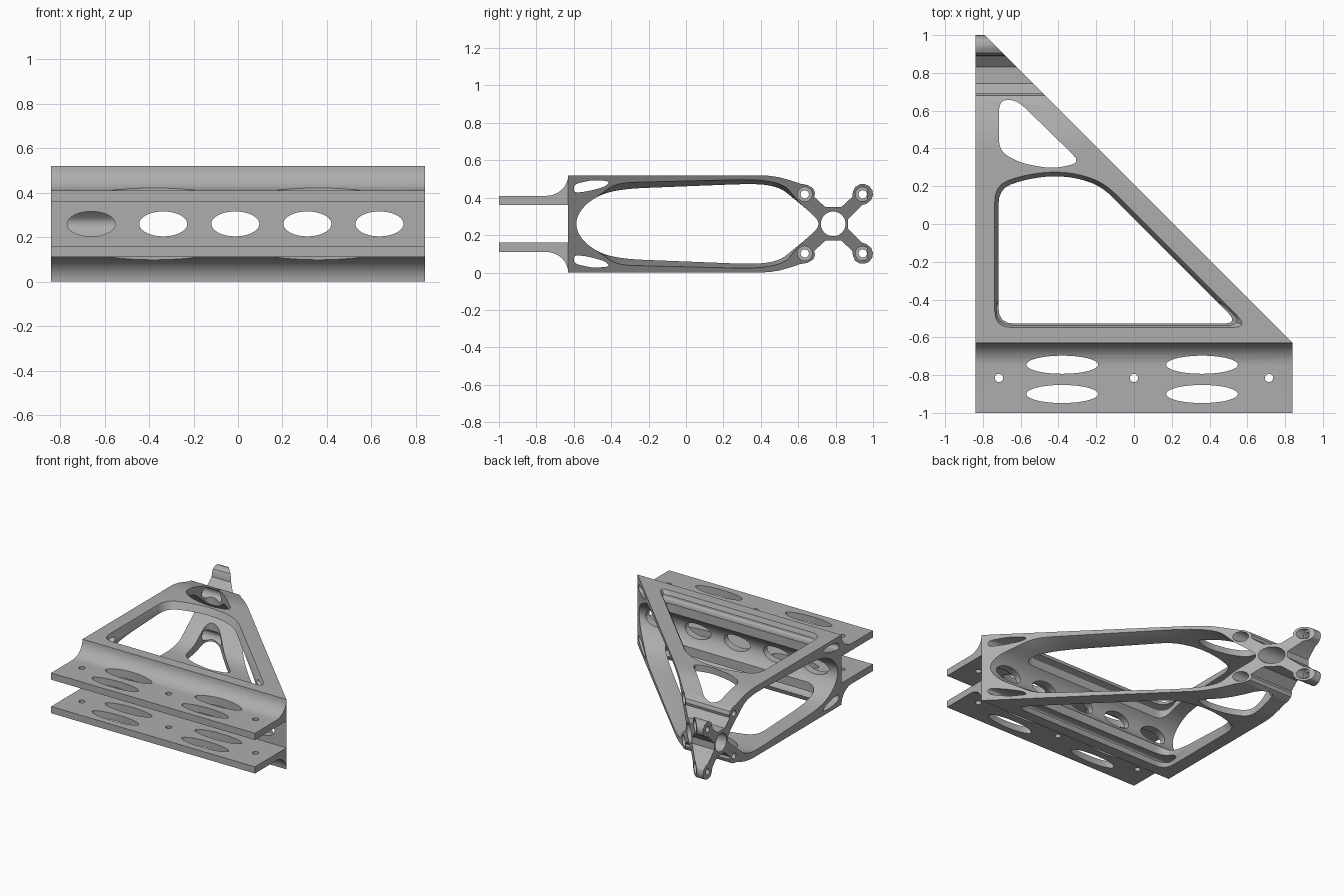
import bpy
import bmesh
import math
from mathutils import Vector

if "Cube" in bpy.data.objects:
    bpy.data.objects.remove(bpy.data.objects["Cube"])

MID = 0.26       # height of the symmetry plane
HYP = 0.21       # sloping side lies on x + y = HYP

metal = bpy.data.materials.new("grey_metal")
metal.use_nodes = True
metal.diffuse_color = (0.42, 0.42, 0.42, 1)
metal.node_tree.nodes["Principled BSDF"].inputs["Base Color"].default_value = (0.42, 0.42, 0.42, 1)


def loft(name, start, end):
    """Closed solid between two matching loops of 3D points."""
    bm = bmesh.new()
    a = [bm.verts.new(p) for p in start]
    b = [bm.verts.new(p) for p in end]
    bm.faces.new(a)
    bm.faces.new(b)
    n = len(a)
    for i in range(n):
        j = (i + 1) % n
        bm.faces.new((a[i], a[j], b[j], b[i]))
    bmesh.ops.recalc_face_normals(bm, faces=bm.faces)
    mesh = bpy.data.meshes.new(name)
    bm.to_mesh(mesh)
    bm.free()
    mesh.materials.append(metal)
    obj = bpy.data.objects.new(name, mesh)
    bpy.context.collection.objects.link(obj)
    return obj


def along(axis, pts, lo, hi, name="cutter"):
    """Extrude a 2D outline along x, y or z."""
    def place(p, t):
        return {"x": (t, p[0], p[1]), "y": (p[0], t, p[1]), "z": (p[0], p[1], t)}[axis]
    return loft(name, [place(p, lo) for p in pts], [place(p, hi) for p in pts])


def ellipse(cx, cy, rx, ry, n=40):
    return [(cx + rx * math.cos(math.tau * i / n), cy + ry * math.sin(math.tau * i / n)) for i in range(n)]


def rounded(pts, r, steps=5):
    """Round each corner of a closed outline with a short curve."""
    pts = [Vector(p) for p in pts]
    out = []
    for i, p in enumerate(pts):
        ends = []
        for q in (pts[i - 1], pts[(i + 1) % len(pts)]):
            d = q - p
            ends.append(p + d.normalized() * min(r, d.length * 0.48))
        for k in range(steps):
            t = k / (steps - 1)
            out.append(ends[0] * (1 - t) ** 2 + p * 2 * t * (1 - t) + ends[1] * t * t)
    return out


def mirrored(half):
    """Full side outline from (y, height above the middle) points."""
    low = [(y, -d) for y, d in reversed(half) if d > 0]
    return [(y, MID + d) for y, d in half + low]


def boolean(obj, cutter, operation="DIFFERENCE"):
    cutter.hide_render = True
    mod = obj.modifiers.new(operation, "BOOLEAN")
    mod.operation = operation
    mod.solver = "EXACT"
    mod.object = cutter
    bpy.context.view_layer.objects.active = obj
    bpy.ops.object.modifier_apply(modifier=mod.name)
    bpy.data.objects.remove(cutter)


# Side silhouette: two flanges, deep frame, crossed arms
fillet = [(-0.75 + 0.12 * math.sin(a), 0.26 - 0.11 * math.cos(a))
          for a in (math.pi / 2 * i / 10 for i in range(11))]
shoulder = [(0.40, 0.26), (0.45, 0.257), (0.50, 0.249), (0.56, 0.232), (0.61, 0.215), (0.65, 0.208),
            (0.68, 0.19), (0.69, 0.165), (0.685, 0.145), (0.745, 0.09), (0.83, 0.09)]
tip = [(0.89, 0.145), (0.892, 0.17), (0.905, 0.198), (0.93, 0.212), (0.955, 0.213), (0.98, 0.202),
       (0.996, 0.18), (1.0, 0.155), (0.99, 0.128), (0.965, 0.108), (0.94, 0.10), (0.865, 0.025)]
half = [(-0.63, 0.10), (-1.0, 0.10), (-1.0, 0.15)] + fillet + shoulder + tip
bracket = along("x", mirrored(half), -0.95, 0.95, "bracket")

# Right-angled footprint
footprint = [(-0.84, -1.1), (0.84, -1.1), (0.84, -0.63), (-0.84, 1.05)]
boolean(bracket, along("z", footprint, -0.2, 0.8), "INTERSECT")

# Large side window, flaring out towards the sloping side
arch = [(-0.59, 0), (-0.575, 0.055), (-0.53, 0.11), (-0.46, 0.155)]
neck = [(0.61, 0.108), (0.70, 0.03), (0.71, 0)]
narrow = arch + [(-0.38, 0.178), (-0.28, 0.19), (0.30, 0.213), (0.42, 0.212), (0.51, 0.19), (0.57, 0.14)] + neck
wide = arch + [(-0.40, 0.205), (-0.34, 0.225), (0.30, 0.240), (0.42, 0.236), (0.53, 0.21), (0.578, 0.15)] + neck
narrow = rounded(mirrored(narrow), 0.06)
wide = rounded(mirrored(wide), 0.06)
boolean(bracket, along("x", narrow, -1, 1))
boolean(bracket, loft("flare", [(HYP - 0.16 - p[0], p[0], p[1]) for p in narrow],
                      [(HYP + 0.02 - p[0], p[0], p[1]) for p in wide]))

# Lightening slots at the front corners
slot = [(-0.60, 0.165), (-0.52, 0.175), (-0.43, 0.20), (-0.405, 0.228), (-0.50, 0.235), (-0.60, 0.212)]
for side in (1, -1):
    boolean(bracket, along("x", rounded([(y, MID + side * d) for y, d in slot], 0.03), -1, 1))

# Main opening in the top and bottom plates, with bevelled rim
opening = rounded([(-0.74, 0.205), (-0.60, 0.258), (-0.43, 0.282), (-0.28, 0.265), (-0.15, 0.215),
                   (0.615, -0.55), (-0.74, -0.55)], 0.09)
centre = Vector((-0.37, -0.18))
inner = [centre + (p - centre) * 0.94 for p in opening]
boolean(bracket, along("z", inner, -0.2, 0.8))
for side in (1, -1):
    boolean(bracket, loft("rim", [(p.x, p.y, MID + side * 0.205) for p in inner],
                          [(p.x, p.y, MID + side * 0.265) for p in opening]))

# Small rear opening
rear = rounded([(-0.715, 0.385), (-0.60, 0.322), (-0.43, 0.292), (-0.28, 0.325),
                (-0.62, 0.657), (-0.715, 0.657)], 0.06)
boolean(bracket, along("z", rear, -0.2, 0.8))

# Oval holes in the front wall
for i in range(5):
    boolean(bracket, along("y", ellipse(-0.66 + 0.324 * i, MID, 0.108, 0.056), -0.8, -0.35))

# Oval and bolt holes through the flanges
for x in (-0.38, 0.36):
    for y in (-0.745, -0.90):
        boolean(bracket, along("z", ellipse(x, y, 0.19, 0.048), -0.2, 0.8))
for x in (-0.715, 0, 0.715):
    boolean(bracket, along("z", ellipse(x, -0.815, 0.022, 0.022, 20), -0.2, 0.8))

# Central bore and counterbored bolt holes in the arms
boolean(bracket, along("x", ellipse(0.787, MID, 0.066, 0.066), -1, 1))
for y in (0.635, 0.945):
    for side in (1, -1):
        z = MID + side * 0.158
        boolean(bracket, along("x", ellipse(y, z, 0.022, 0.022, 24), -1, 1))
        boolean(bracket, along("x", ellipse(y, z, 0.039, 0.039, 28), -0.76, 1))

bpy.ops.object.select_all(action="DESELECT")
bracket.select_set(True)
bpy.context.view_layer.objects.active = bracket
bpy.ops.object.shade_smooth_by_angle(angle=math.radians(30))
